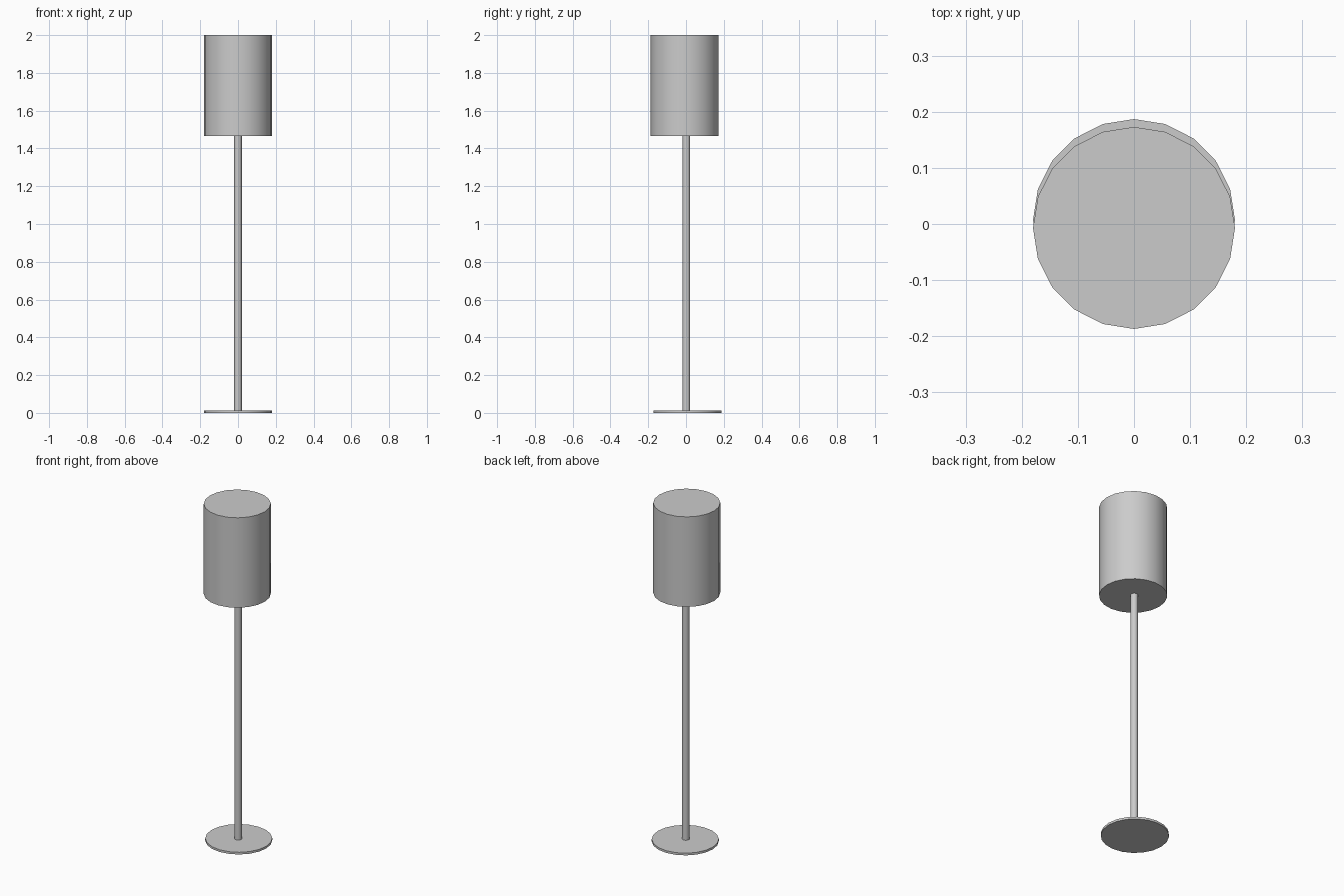
import bpy
import math

if "Cube" in bpy.data.objects:
    bpy.data.objects.remove(bpy.data.objects["Cube"])

SIDES = 20


def cylinder(name, radius, z0, z1, y):
    """Upright capped cylinder from z0 to z1, smooth sides with crisp rims."""
    bpy.ops.mesh.primitive_cylinder_add(
        vertices=SIDES, radius=radius, depth=z1 - z0, location=(0, y, (z0 + z1) / 2))
    part = bpy.context.object
    part.name = name
    bpy.ops.object.shade_smooth_by_angle(angle=math.radians(30))
    return part


# Flat round foot, set slightly back
cylinder("base", 0.18, 0.0, 0.013, 0.007)

# Slim upright pole, from foot to shade
cylinder("pole", 0.02, 0.01, 1.47, 0.002)

# Closed drum shade, set slightly forward
cylinder("shade", 0.18, 1.467, 2.0, -0.007)
